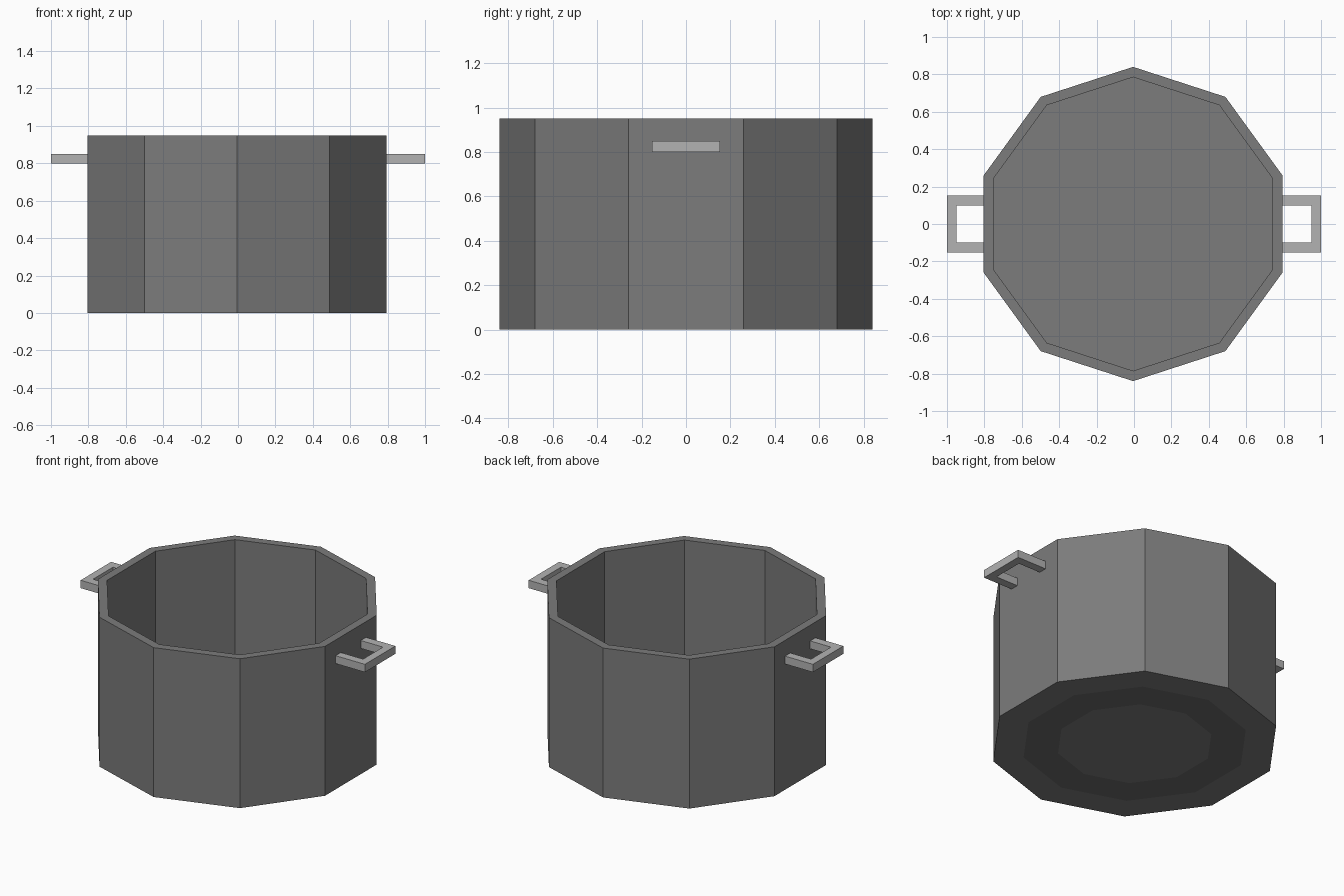
import bpy, bmesh
from math import sin, cos, pi

if "Cube" in bpy.data.objects:
    bpy.data.objects.remove(bpy.data.objects["Cube"])

SIDES = 10
CX = -0.005


def material(name, v):
    m = bpy.data.materials.new(name)
    m.diffuse_color = (v, v, v, 1)
    m.use_nodes = True
    m.node_tree.nodes["Principled BSDF"].inputs["Base Color"].default_value = m.diffuse_color
    return m


def finish(name, bm, mats):
    bmesh.ops.recalc_face_normals(bm, faces=bm.faces[:])
    me = bpy.data.meshes.new(name)
    bm.to_mesh(me)
    bm.free()
    for m in mats:
        me.materials.append(m)
    ob = bpy.data.objects.new(name, me)
    bpy.context.collection.objects.link(ob)
    return ob


steel = material("steel", 0.2)
base_ring = material("base_ring", 0.15)
handle_grey = material("handle_grey", 0.45)

# Pot: ten-sided profile from base centre, up the outside, over the rim, to the inner floor
profile = [(0.455, 0), (0.66, 0), (0.84, 0), (0.84, 0.95), (0.785, 0.95), (0.785, 0.05)]
bm = bmesh.new()
rings = [[bm.verts.new((CX + r * cos(pi / 2 + 2 * pi * i / SIDES),
                        r * sin(pi / 2 + 2 * pi * i / SIDES), z))
          for i in range(SIDES)] for r, z in profile]
for k in range(len(rings) - 1):
    a, b = rings[k], rings[k + 1]
    for i in range(SIDES):
        j = (i + 1) % SIDES
        f = bm.faces.new((a[i], a[j], b[j], b[i]))
        f.material_index = 1 if k == 0 else 0  # darker band under the base
bm.faces.new(rings[0])
bm.faces.new(rings[-1])
finish("pot_body", bm, [steel, base_ring])

# Handles: squared U-shape, one on each side, ends sunk into the wall
outline = [(0.78, -0.153), (1.0, -0.153), (1.0, 0.153), (0.78, 0.153),
           (0.78, 0.10), (0.95, 0.10), (0.95, -0.10), (0.78, -0.10)]
for name, s in (("right_handle", 1), ("left_handle", -1)):
    bm = bmesh.new()
    face = bm.faces.new([bm.verts.new((s * x, y, 0.80)) for x, y in outline])
    ext = bmesh.ops.extrude_face_region(bm, geom=[face], use_keep_orig=True)
    bmesh.ops.translate(bm, vec=(0, 0, 0.05),
                        verts=[v for v in ext["geom"] if isinstance(v, bmesh.types.BMVert)])
    finish(name, bm, [handle_grey])
